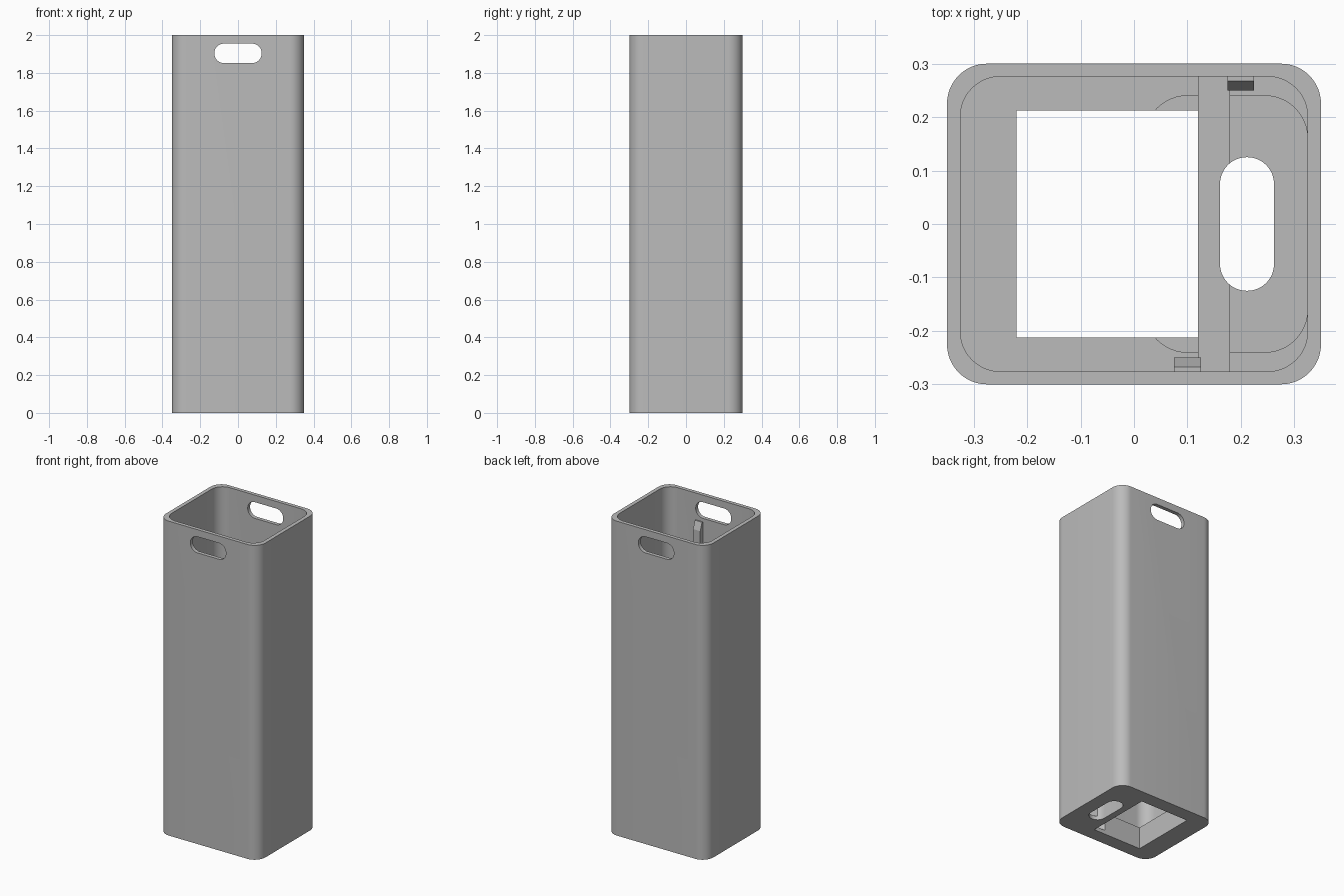
import bpy, bmesh
from math import sin, cos, pi
from mathutils import Vector

cube = bpy.data.objects.get("Cube")
if cube:
    bpy.data.objects.remove(cube)

grey = bpy.data.materials.new("matte_grey")
grey.use_nodes = True
colour = (0.5, 0.5, 0.5, 1)
grey.diffuse_color = colour
grey.node_tree.nodes["Principled BSDF"].inputs["Base Color"].default_value = colour


def extrude_profile(name, points, offset):
    """Solid made by sweeping a closed 3D outline along an offset."""
    bm = bmesh.new()
    face = bm.faces.new([bm.verts.new(p) for p in points])
    swept = bmesh.ops.extrude_face_region(bm, geom=[face])["geom"]
    verts = [v for v in swept if isinstance(v, bmesh.types.BMVert)]
    bmesh.ops.translate(bm, verts=verts, vec=Vector(offset))
    bmesh.ops.recalc_face_normals(bm, faces=bm.faces)
    mesh = bpy.data.meshes.new(name)
    bm.to_mesh(mesh)
    bm.free()
    mesh.materials.append(grey)
    obj = bpy.data.objects.new(name, mesh)
    bpy.context.collection.objects.link(obj)
    return obj


def rounded_outline(u0, u1, v0, v1, r, steps=12):
    """Rectangle outline with round corners."""
    if r == 0:
        return [(u1, v1), (u0, v1), (u0, v0), (u1, v0)]
    centres = [(u1 - r, v1 - r), (u0 + r, v1 - r), (u0 + r, v0 + r), (u1 - r, v0 + r)]
    points = []
    for k, (u, v) in enumerate(centres):
        for i in range(steps + 1):
            a = (k + i / steps) * pi / 2
            points.append((u + r * cos(a), v + r * sin(a)))
    return points


def upright(name, x0, x1, y0, y1, z0, z1, r=0):
    outline = rounded_outline(x0, x1, y0, y1, r)
    return extrude_profile(name, [(x, y, z0) for x, y in outline], (0, 0, z1 - z0))


def cut(target, cutter):
    """Subtract the cutter and throw it away."""
    mod = target.modifiers.new("cut", 'BOOLEAN')
    mod.object, mod.operation, mod.solver = cutter, 'DIFFERENCE', 'EXACT'
    bpy.context.view_layer.objects.active = target
    bpy.ops.object.modifier_apply(modifier=mod.name)
    bpy.data.objects.remove(cutter)


# Tall shell with a thick floor
body = upright("bin_body", -0.35, 0.35, -0.3, 0.3, 0, 2, 0.075)
cut(body, upright("inside", -0.325, 0.325, -0.276, 0.276, 0.14, 2.2, 0.075))

# Recess in the floor, and the square outlet through it
cut(body, upright("floor_recess", 0.02, 0.3249, -0.24, 0.24, 0.025, 0.3, 0.08))
cut(body, upright("outlet", -0.22, 0.12, -0.2125, 0.2125, -0.1, 0.3))

# Cross bar beside the outlet
bar = upright("floor_cross_bar", 0.12, 0.18, -0.28, 0.28, 0.02, 0.18)

# Finger slot through the floor and the edge of the bar
for part in (body, bar):
    cut(part, upright("finger_slot", 0.161, 0.262, -0.125, 0.125, -0.1, 0.5, 0.05))

# Hand holes through front and back walls
hole = rounded_outline(-0.125, 0.125, 1.852, 1.955, 0.05)
cut(body, extrude_profile("hand_hole", [(x, -0.5, z) for x, z in hole], (0, 1, 0)))

# Wedge clips on the inside of the front and back walls
for name, x, side in (("front_clip", 0.075, -1), ("back_clip", 0.175, 1)):
    profile = [(0.28, 1.66), (0.25, 1.69), (0.25, 1.78), (0.268, 1.83), (0.28, 1.83)]
    extrude_profile(name, [(x, side * y, z) for y, z in profile], (0.05, 0, 0))

# Smooth the rounded corners, keep the edges crisp
bpy.ops.object.select_all(action='DESELECT')
body.select_set(True)
bar.select_set(True)
bpy.context.view_layer.objects.active = body
bpy.ops.object.shade_smooth_by_angle(angle=pi / 6)
